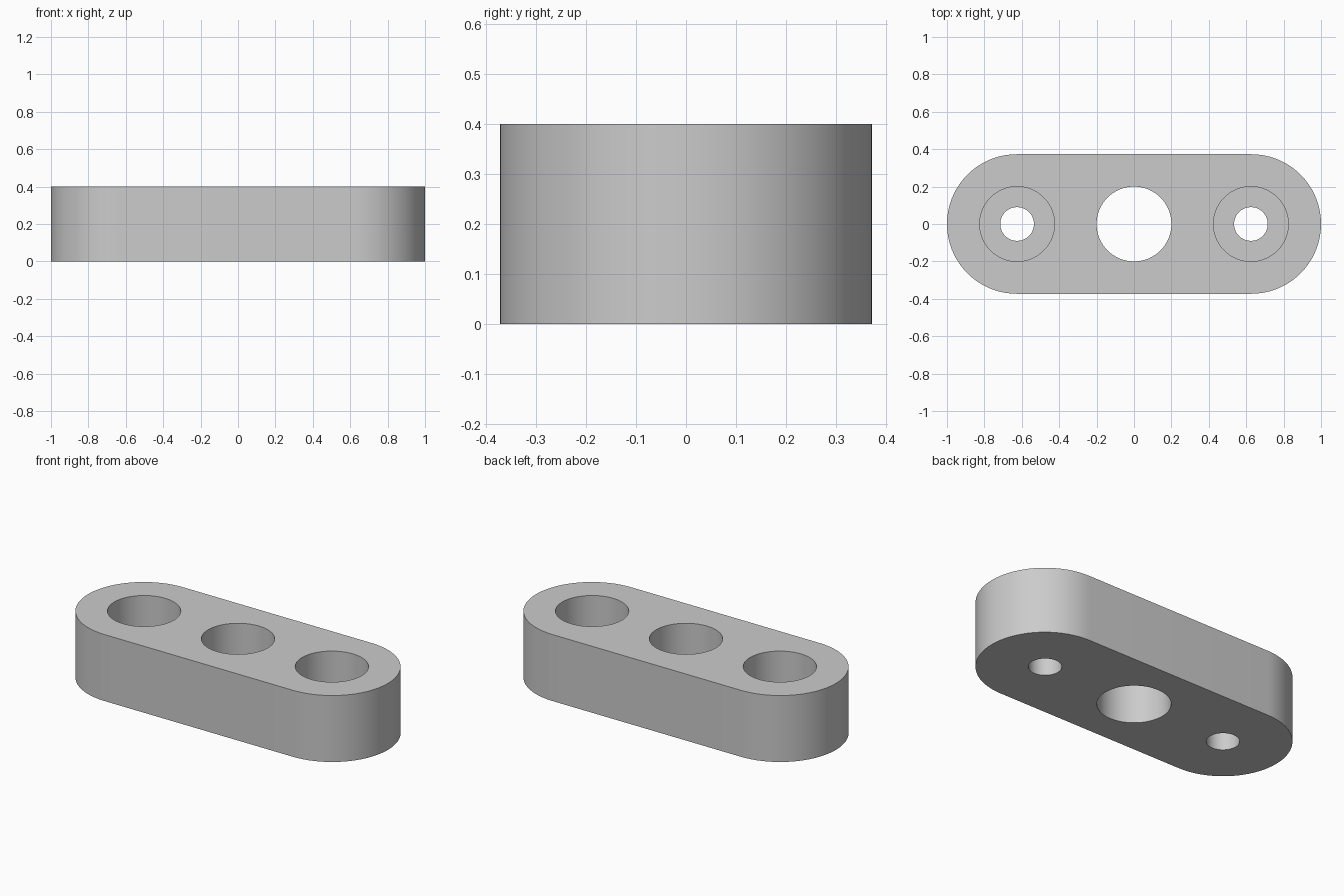
import bpy
import bmesh
from math import cos, sin, pi, radians

HEIGHT = 0.4
END_RADIUS = 0.373
END_X = 1 - END_RADIUS
HOLE_X = 0.625
FLOOR_Z = 0.16      # floor of the screw recesses
ARC = 36            # segments in each rounded end

if "Cube" in bpy.data.objects:
    bpy.data.objects.remove(bpy.data.objects["Cube"], do_unlink=True)

grey = bpy.data.materials.new("plain grey")
grey.use_nodes = True
colour = (0.6, 0.6, 0.6, 1)
grey.diffuse_color = colour
grey.node_tree.nodes["Principled BSDF"].inputs["Base Color"].default_value = colour


def prism(name, outline, bottom, top):
    """Extrude a closed outline upwards into a solid."""
    bm = bmesh.new()
    face = bm.faces.new([bm.verts.new((x, y, bottom)) for x, y in outline])
    grown = bmesh.ops.extrude_face_region(bm, geom=[face])["geom"]
    verts = [v for v in grown if isinstance(v, bmesh.types.BMVert)]
    bmesh.ops.translate(bm, vec=(0, 0, top - bottom), verts=verts)
    bmesh.ops.recalc_face_normals(bm, faces=bm.faces)
    mesh = bpy.data.meshes.new(name)
    bm.to_mesh(mesh)
    bm.free()
    mesh.materials.append(grey)
    obj = bpy.data.objects.new(name, mesh)
    bpy.context.collection.objects.link(obj)
    return obj


def arc(cx, radius, start, sweep, count):
    angles = [start + sweep * i / count for i in range(count + 1)]
    return [(cx + radius * cos(a), radius * sin(a)) for a in angles]


def drill(body, name, x, radius, bottom):
    """Cut a round hole from the top down to the given height."""
    circle = arc(x, radius, 0, 2 * pi, 2 * ARC)[:-1]
    cutter = prism(name, circle, bottom, HEIGHT + 0.1)
    cutter.hide_render = True
    mod = body.modifiers.new(name, "BOOLEAN")
    mod.operation = "DIFFERENCE"
    mod.solver = "EXACT"
    mod.object = cutter
    bpy.context.view_layer.objects.active = body
    bpy.ops.object.modifier_apply(modifier=name)
    bpy.data.objects.remove(cutter, do_unlink=True)


# Round-ended block
outline = (arc(END_X, END_RADIUS, -pi / 2, pi, ARC)
           + arc(-END_X, END_RADIUS, pi / 2, pi, ARC))
block = prism("spacer_block", outline, 0, HEIGHT)

# Central through hole, and a recessed screw hole at each end
drill(block, "centre_hole", 0, 0.2, -0.1)
for side, x in (("right", -HOLE_X), ("left", HOLE_X)):
    drill(block, side + "_recess", x, 0.2, FLOOR_Z)
    drill(block, side + "_screw_hole", x, 0.09, -0.1)

# Smooth walls with crisp rims
bpy.ops.object.select_all(action="DESELECT")
block.select_set(True)
bpy.context.view_layer.objects.active = block
bpy.ops.object.shade_smooth_by_angle(angle=radians(30))
